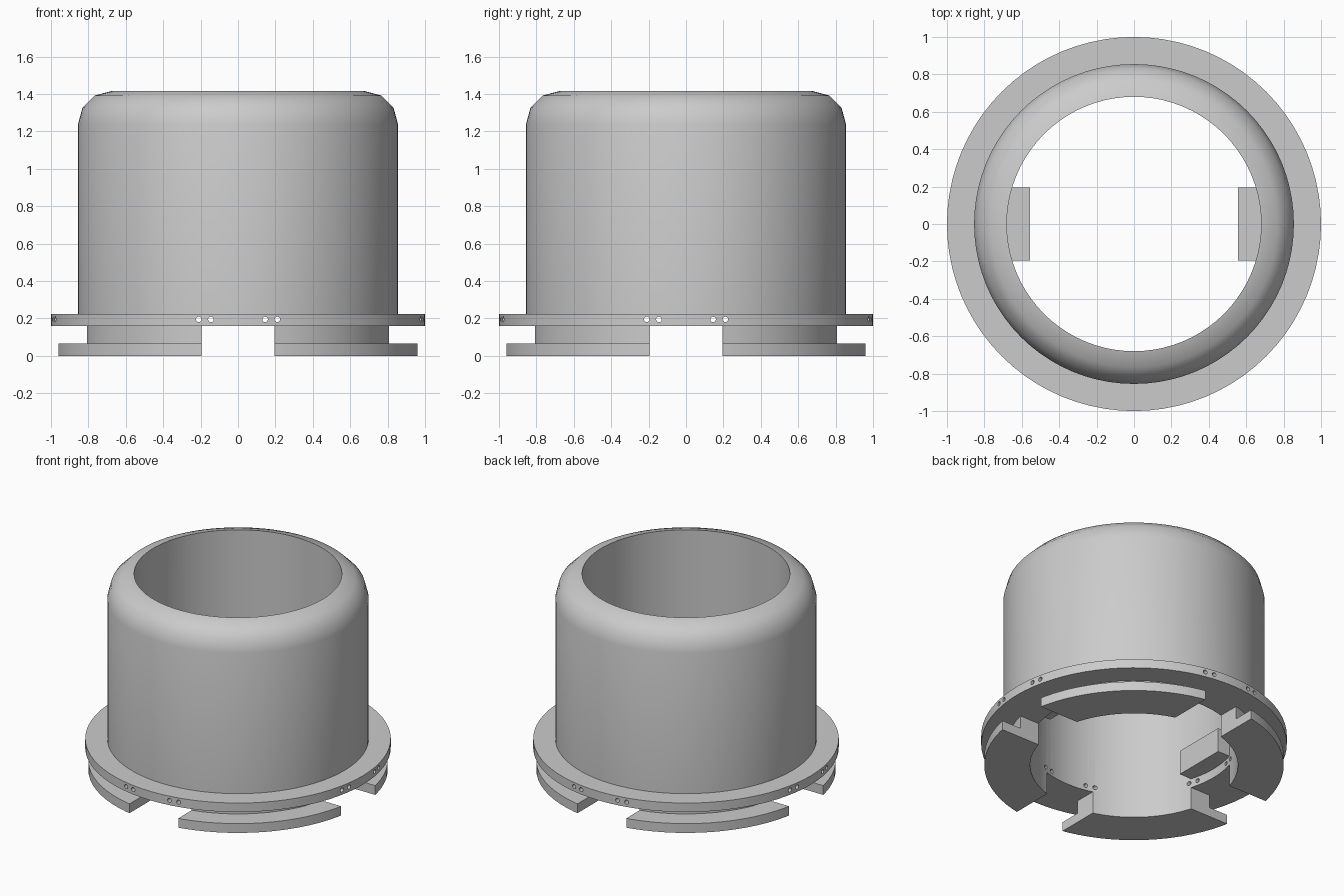
import bpy, bmesh, math
from mathutils import Matrix

if "Cube" in bpy.data.objects:
    bpy.data.objects.remove(bpy.data.objects["Cube"])

SEGMENTS = 80
grey = bpy.data.materials.new("light_grey")
grey.diffuse_color = (0.6, 0.6, 0.6, 1)
grey.use_nodes = True
grey.node_tree.nodes["Principled BSDF"].inputs["Base Color"].default_value = grey.diffuse_color


def add_object(name, bm):
    bmesh.ops.recalc_face_normals(bm, faces=bm.faces)
    mesh = bpy.data.meshes.new(name)
    bm.to_mesh(mesh)
    bm.free()
    obj = bpy.data.objects.new(name, mesh)
    bpy.context.collection.objects.link(obj)
    mesh.materials.append(grey)
    return obj


def lathe(name, profile):
    """Revolve a closed (radius, height) profile around z."""
    bm = bmesh.new()
    rings = []
    for i in range(SEGMENTS):
        a = 2 * math.pi * i / SEGMENTS
        rings.append([bm.verts.new((r * math.cos(a), r * math.sin(a), z)) for r, z in profile])
    n = len(profile)
    for i in range(SEGMENTS):
        p, q = rings[i], rings[(i + 1) % SEGMENTS]
        for j in range(n):
            k = (j + 1) % n
            bm.faces.new((p[j], q[j], q[k], p[k]))
    return add_object(name, bm)


def box(name, lo, hi):
    bm = bmesh.new()
    centre = [(a + b) / 2 for a, b in zip(lo, hi)]
    size = [b - a for a, b in zip(lo, hi)]
    bmesh.ops.create_cube(bm, size=1, matrix=Matrix.Translation(centre) @ Matrix.Diagonal((*size, 1)))
    return add_object(name, bm)


def hole_rods(name, turn):
    """Four parallel rods across the flange, turned about z."""
    bm = bmesh.new()
    for x in (-0.21, -0.145, 0.145, 0.21):
        m = (Matrix.Rotation(turn, 4, 'Z') @ Matrix.Translation((x, 0, 0.195))
             @ Matrix.Rotation(math.pi / 2, 4, 'X'))
        bmesh.ops.create_cone(bm, cap_ends=True, segments=12, radius1=0.015, radius2=0.015,
                              depth=2.4, matrix=m)
    return add_object(name, bm)


def cut(obj, cutters):
    for c in cutters:
        c.hide_render = True
        mod = obj.modifiers.new("cut", 'BOOLEAN')
        mod.operation, mod.solver, mod.object = 'DIFFERENCE', 'EXACT', c
    bpy.context.view_layer.update()
    result = bpy.data.meshes.new_from_object(obj.evaluated_get(bpy.context.evaluated_depsgraph_get()))
    obj.modifiers.clear()
    obj.data = result
    for c in cutters:
        bpy.data.objects.remove(c)


def smooth(obj):
    bpy.ops.object.select_all(action='DESELECT')
    obj.select_set(True)
    bpy.context.view_layer.objects.active = obj
    bpy.ops.object.shade_smooth_by_angle(angle=math.radians(32))


# Tube with rounded shoulder and mounting flange
BORE, ROUND = 0.68, 0.175
shoulder = [(BORE + ROUND * math.cos(math.radians(a)), 1.24 + ROUND * math.sin(math.radians(a)))
            for a in (0, 30, 60, 90)]
tube = lathe("flanged_tube", [(BORE, 0.16), (1.0, 0.16), (1.0, 0.225), (0.855, 0.225)] + shoulder)

# Pairs of pin holes drilled through the flange in both directions
cut(tube, [hole_rods("holes_y", 0), hole_rods("holes_x", math.pi / 2)])
smooth(tube)

# Four bayonet feet: stepped ring split by two crossing slots
feet = lathe("bayonet_feet", [(BORE, 0), (0.98, 0), (0.98, 0.067), (0.83, 0.067), (0.83, 0.16), (BORE, 0.16)])
cut(feet, [box("slot_y", (-0.195, -1.2, -0.1), (0.195, 1.2, 0.3)),
           box("slot_x", (-1.2, -0.195, -0.1), (1.2, 0.195, 0.3))])
smooth(feet)

# Two stop blocks on the inside wall
for side, name in ((1, "stop_block_right"), (-1, "stop_block_left")):
    xs = sorted((side * 0.555, side * 0.72))
    box(name, (xs[0], -0.195, 0.225), (xs[1], 0.195, 0.40))
